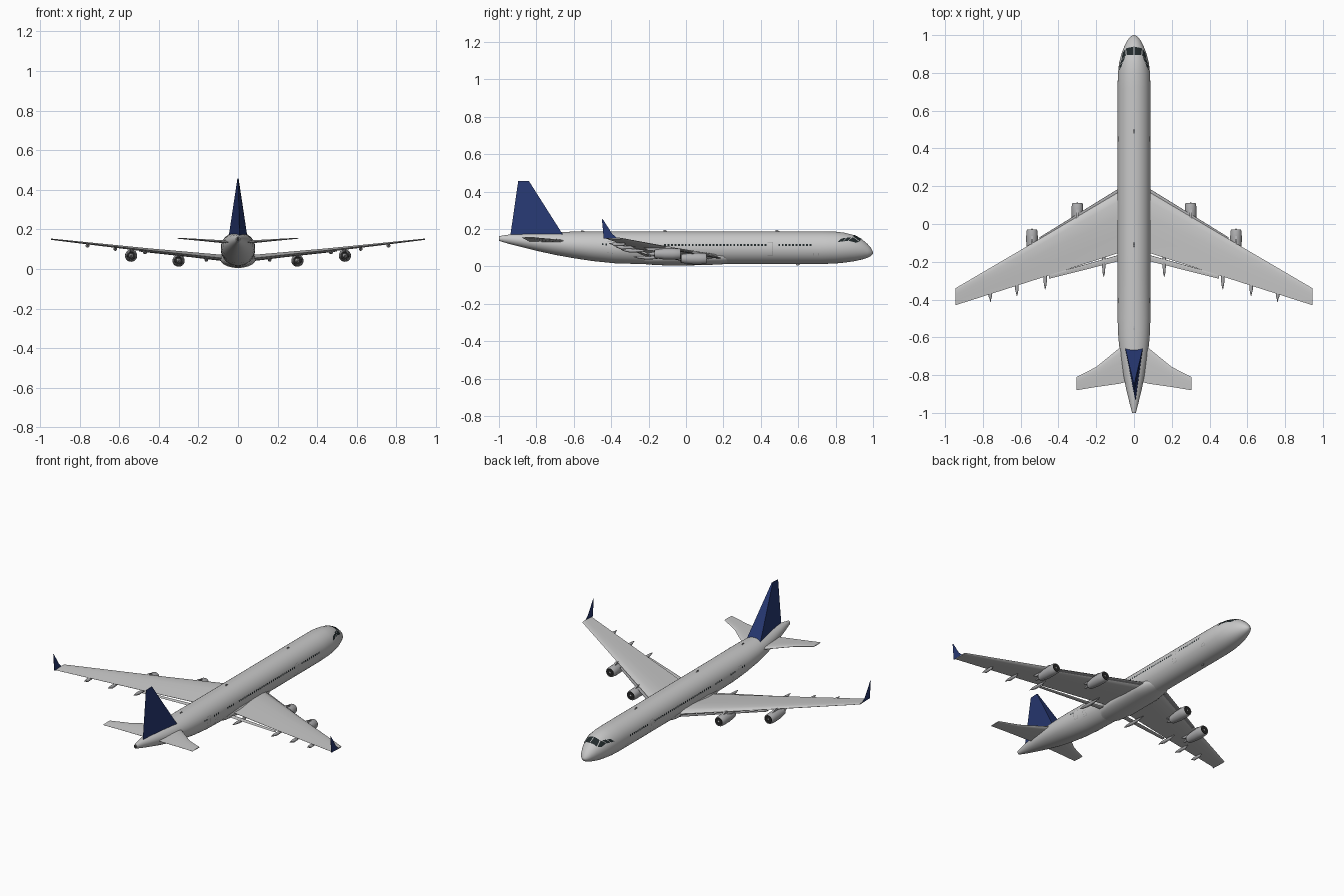
import bpy, bmesh, math
from mathutils import Vector

cube = bpy.data.objects.get("Cube")
if cube:
    bpy.data.objects.remove(cube, do_unlink=True)


def material(name, r, g, b):
    m = bpy.data.materials.new(name)
    m.use_nodes = True
    m.diffuse_color = (r, g, b, 1)
    m.node_tree.nodes["Principled BSDF"].inputs["Base Color"].default_value = (r, g, b, 1)
    return m


grey = material("light grey paint", 0.58, 0.58, 0.58)
metal = material("engine grey", 0.42, 0.42, 0.43)
blue = material("tail blue", 0.02, 0.04, 0.17)
glass = material("dark glass", 0.015, 0.022, 0.024)
black = material("dark opening", 0.02, 0.02, 0.02)
seam = material("door seam grey", 0.3, 0.3, 0.3)


def make(name, verts, faces, mat, smooth=None, solid=True):
    bm = bmesh.new()
    vs = [bm.verts.new(v) for v in verts]
    for f in faces:
        bm.faces.new([vs[i] for i in f])
    if solid:
        bmesh.ops.recalc_face_normals(bm, faces=bm.faces[:])
    mesh = bpy.data.meshes.new(name)
    bm.to_mesh(mesh)
    bm.free()
    ob = bpy.data.objects.new(name, mesh)
    bpy.context.collection.objects.link(ob)
    mesh.materials.append(mat)
    if smooth:
        bpy.ops.object.select_all(action="DESELECT")
        ob.select_set(True)
        bpy.context.view_layer.objects.active = ob
        bpy.ops.object.shade_smooth_by_angle(angle=math.radians(smooth))
    return ob


def loft(name, rings, mat, smooth=40):
    n = len(rings[0])
    faces = [(k * n + i, k * n + (i + 1) % n, (k + 1) * n + (i + 1) % n, (k + 1) * n + i)
             for k in range(len(rings) - 1) for i in range(n)]
    faces += [tuple(range(n)), tuple(range((len(rings) - 1) * n, len(rings) * n))]
    return make(name, [p for r in rings for p in r], faces, mat, smooth)


def ellipse(x, y, z, rx, rz, n=20):
    return [(x + rx * math.sin(i * math.tau / n), y, z + rz * math.cos(i * math.tau / n))
            for i in range(n)]


# Fuselage stations: y, half width, bottom, top
STATIONS = [(-1, .01, .137, .162), (-.95, .023, .122, .17), (-.88, .04, .104, .175),
            (-.8, .056, .084, .18), (-.7, .073, .062, .184), (-.6, .083, .044, .186),
            (-.5, .087, .029, .187), (-.38, .087, .017, .187), (-.25, .087, .013, .187),
            (.72, .087, .013, .187), (.8, .085, .016, .186), (.85, .079, .021, .18),
            (.9, .067, .028, .167), (.94, .051, .037, .146), (.97, .036, .046, .121),
            (.988, .023, .055, .1), (.997, .011, .064, .084), (1, .002, .072, .076)]


def section(y):
    for a, b in zip(STATIONS, STATIONS[1:]):
        if y <= b[0]:
            t = (y - a[0]) / (b[0] - a[0])
            w, lo, hi = (p + (q - p) * t for p, q in zip(a[1:], b[1:]))
            return w, (lo + hi) / 2, (hi - lo) / 2


def skin(y, deg, off=0.0015):
    """Point on the fuselage, angle measured from the top."""
    w, c, h = section(y)
    a = math.radians(deg)
    return ((w + off) * math.sin(a), y, c + (h + off) * math.cos(a))


loft("fuselage", [ellipse(0, y, (lo + hi) / 2, w, (hi - lo) / 2, 40)
                  for y, w, lo, hi in STATIONS], grey)
make("tail_exhaust", ellipse(0, -1.001, .149, .008, .01, 12), [range(12)], black, solid=False)
loft("belly_fairing", [ellipse(0, y, .05, w, h, 28) for y, w, h in
                       [(-.28, .03, .03), (-.2, .075, .04), (-.1, .09, .045),
                        (.1, .09, .043), (.2, .075, .038), (.27, .03, .03)]], grey)


# Curved plates that follow the fuselage skin, given as corner (y, angle) pairs
def plates(name, quads, mat, steps=4):
    verts, faces = [], []
    for a, b, c, d in quads:
        base = len(verts)
        for i in range(steps + 1):
            for j in range(steps + 1):
                u, v = i / steps, j / steps
                y, ang = (a[k] * (1 - u) * (1 - v) + b[k] * u * (1 - v)
                          + c[k] * u * v + d[k] * (1 - u) * v for k in (0, 1))
                verts.append(skin(y, ang))
        w = steps + 1
        for i in range(steps):
            for j in range(steps):
                p = base + i * w + j
                f = [p, p + 1, p + w + 1, p + w]
                q = [Vector(verts[k]) for k in f]
                n = (q[1] - q[0]).cross(q[3] - q[0])
                out = (q[0] + q[2]) / 2 - Vector((0, q[0].y, .1))
                faces.append(f if n.dot(out) > 0 else f[::-1])
    make(name, verts, faces, mat, solid=False)


def box(y0, y1, a0, a1):
    return [(y0, a0), (y1, a0), (y1, a1), (y0, a1)]


def both(quads):
    return quads + [[(y, -a) for y, a in q] for q in quads]


# Cockpit glazing
cockpit = [[(.896, 2), (.939, 2), (.93, 47), (.896, 33)],
           [(.892, 37), (.926, 51), (.908, 64), (.87, 60), ],
           [(.885, 40), (.862, 46), (.842, 66), (.866, 62)],
           [(.857, 48), (.832, 54), (.812, 69), (.838, 67)]]
plates("cockpit_windows", both(cockpit), glass, 5)

# Cabin windows, with gaps at the doors
rows = [-.45 + .0185 * i for i in range(61)]
rows = [y for y in rows if not (.425 < y < .475 or -.42 < y < -.36 or -.31 < y < -.24
                                or -.17 < y < -.12)]
plates("cabin_windows", both([box(y, y + .01, 77, 84) for y in rows]), glass, 1)

# Door outlines
seams = []
for y, a0, a1, w in [(.45, 70, 117, .03), (-.405, 70, 112, .03), (-.33, 96, 118, .025),
                     (.695, 108, 118, .03)]:
    l, r, t = y - w / 2, y + w / 2, .0016
    seams += [box(l, l + t, a0, a1), box(r - t, r, a0, a1),
              box(l, r, a0, a0 + 1), box(l, r, a1 - 1, a1)]
plates("door_seams", both(seams), seam, 3)


# Flying surfaces: sections of x, leading y, trailing y, z, thickness
AIRFOIL = [(0, 0), (.04, .3), (.15, .5), (.4, .5), (.7, .25), (1, .03),
           (1, -.03), (.7, -.2), (.4, -.4), (.15, -.42), (.04, -.25)]


def surface(name, sections, mat):
    loft(name, [[(x, le + (te - le) * u, z + h * v) for u, v in AIRFOIL]
                for x, le, te, z, h in sections], mat, 35)


def body(name, x, z, profile, mat, n=20):
    loft(name, [ellipse(x, y, z + dz, r, r, n) for y, r, dz in profile], mat)


for s, side in ((1, "left"), (-1, "right")):
    surface(side + "_wing", [(0, .21, -.13, .05, .036), (s * .087, .165, -.155, .055, .034),
                             (s * .45, -.05, -.272, .094, .02),
                             (s * .945, -.34, -.43, .15, .007)], grey)
    surface(side + "_flap", [(s * .085, -.165, -.198, .045, .006),
                             (s * .45, -.268, -.29, .087, .005)], grey)
    surface(side + "_slat", [(s * .085, .185, .15, .045, .006),
                             (s * .5, -.07, -.095, .09, .005)], metal)
    surface(side + "_stabilizer", [(s * .02, -.62, -.83, .133, .018),
                                   (s * .075, -.655, -.845, .137, .016),
                                   (s * .2, -.757, -.863, .147, .01),
                                   (s * .305, -.81, -.88, .155, .005)], grey)
    # Thin upright wing tip
    outline = [(-.44, .15), (-.37, .152), (-.395, .175), (-.443, .25), (-.45, .257)]
    loft(side + "_winglet", [[(s * (.944 + dx), y, z) for y, z in outline]
                             for dx in (0, .0015)], blue, None)

    # Engines hung ahead of the leading edge
    for label, x, y, z in (("inner", .3, .11, .042), ("outer", .54, -.03, .067)):
        name = f"{side}_{label}_"
        ex = s * x
        body(name + "nacelle", ex, z,
             [(y - .02, .021, 0), (y - .003, .023, 0), (y, .026, 0), (y - .006, .029, 0),
              (y - .04, .031, 0), (y - .085, .03, 0), (y - .135, .023, 0),
              (y - .137, .02, 0)], metal)
        body(name + "intake", ex, z, [(y - .001, .023, 0), (y - .003, .023, 0)], black)
        body(name + "spinner", ex, z, [(y, .007, 0), (y + .006, .001, 0)], metal, 10)
        body(name + "exhaust", ex, z, [(y - .136, .021, 0), (y - .139, .02, 0)], black)
        body(name + "exhaust_cone", ex, z, [(y - .13, .014, 0), (y - .18, .003, 0)], metal, 12)
        pylon = [(y - .025, z + .026), (y - .06, z + .042), (y - .2, z + .036),
                 (y - .17, z + .018), (y - .1, z + .015)]
        loft(name + "pylon", [[(ex + dx, py, pz) for py, pz in pylon]
                              for dx in (-.006, .006)], metal, None)

    # Flap track fairings
    for i, (x, y0, y1, z) in enumerate([(.16, -.11, -.28, .05), (.47, -.21, -.347, .087),
                                        (.62, -.27, -.382, .104), (.76, -.32, -.412, .121)]):
        mid = (y0 + y1) / 2
        body(f"{side}_flap_fairing_{i + 1}", s * x, z,
             [(y0, .002, 0), (mid + .03, .008, -.003), (mid - .02, .01, -.003),
              (y1 + .02, .006, 0), (y1, .001, .002)], metal, 10)

# Wedge-shaped fin: broad sloping front, sharp trailing edge
loft("fin", [[(-.047, -.655, .165), (.047, -.655, .165), (.008, -.94, .16)],
             [(-.003, -.84, .457), (.003, -.84, .457), (0, -.897, .457)]], blue, None)

# Small aerials along the spine and belly
for i, (y, z, d) in enumerate([(.49, .186, .009), (-.11, .186, .009), (-.55, .185, .008),
                               (.6, .014, -.009)]):
    loft(f"aerial_{i + 1}", [[(dx, y + .012, z), (dx, y - .012, z), (dx, y - .01, z + d),
                              (dx, y, z + d)] for dx in (-.0015, .0015)], metal, None)
